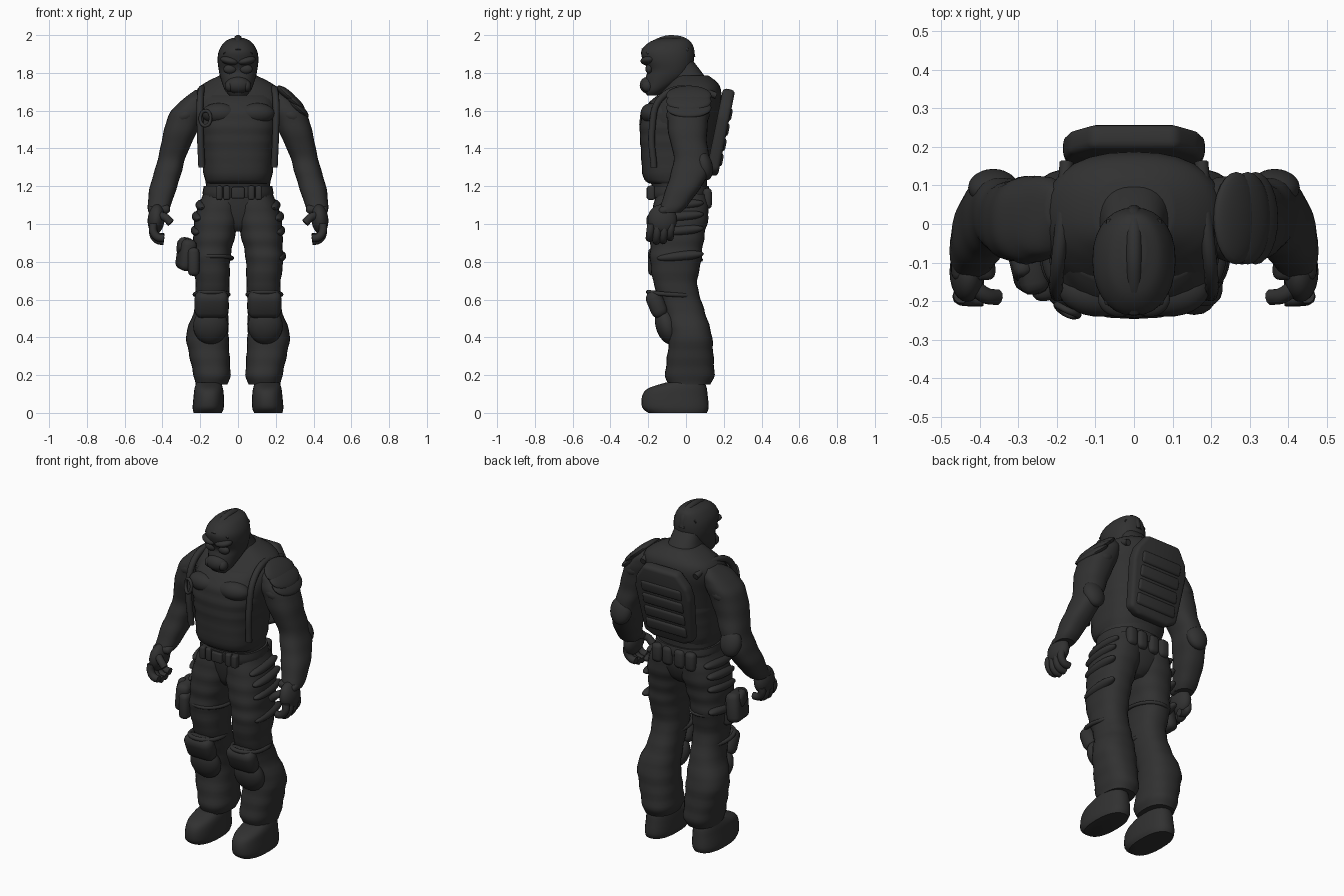
import bpy, bmesh, math

if "Cube" in bpy.data.objects:
    bpy.data.objects.remove(bpy.data.objects["Cube"], do_unlink=True)

charcoal = bpy.data.materials.new("charcoal")
charcoal.use_nodes = True
shade = (0.031, 0.031, 0.031, 1)
charcoal.diffuse_color = shade
charcoal.node_tree.nodes["Principled BSDF"].inputs["Base Color"].default_value = shade


def finish(obj, angle=40):
    obj.data.materials.clear()
    obj.data.materials.append(charcoal)
    bpy.ops.object.select_all(action="DESELECT")
    obj.select_set(True)
    bpy.context.view_layer.objects.active = obj
    bpy.ops.object.shade_smooth_by_angle(angle=math.radians(angle))
    return obj


def from_bmesh(name, bm, angle=40):
    bmesh.ops.recalc_face_normals(bm, faces=bm.faces[:])
    mesh = bpy.data.meshes.new(name)
    bm.to_mesh(mesh)
    bm.free()
    obj = bpy.data.objects.new(name, mesh)
    bpy.context.collection.objects.link(obj)
    return finish(obj, angle)


def spline(a, b, c, d, t):
    return b + 0.5 * t * (c - a + t * (2*a - 5*b + 4*c - d + t * (3*(b - c) + d - a)))


def loft(name, rings, side=1, square=2.4, fold=0, pitch=80, steps=5, sides=28):
    """Skin of stacked sections, each (z, x_min, x_max, y_min, y_max)."""
    bm = bmesh.new()
    last = len(rings) - 1
    sections = []
    for i in range(last):
        near = [rings[max(0, min(last, i + k))] for k in (-1, 0, 1, 2)]
        for s in range(steps):
            sections.append([spline(*v, s / steps) for v in zip(*near)])
    sections.append(rings[last])
    loops = []
    for z, x0, x1, y0, y1 in sections:
        swell = 1 + fold * math.sin(z * pitch)
        loop = []
        for k in range(sides):
            a = math.tau * k / sides
            c, s = math.cos(a), math.sin(a)
            px = math.copysign(abs(c) ** (2 / square), c) * swell
            py = math.copysign(abs(s) ** (2 / square), s) * swell
            loop.append(bm.verts.new((side * ((x0 + x1) + (x1 - x0) * px) / 2,
                                      ((y0 + y1) + (y1 - y0) * py) / 2, z)))
        loops.append(loop)
    for low, high in zip(loops, loops[1:]):
        for k in range(sides):
            n = (k + 1) % sides
            bm.faces.new((low[k], low[n], high[n], high[k]))
    bm.faces.new(loops[0])
    bm.faces.new(loops[-1])
    return from_bmesh(name, bm)


def body(name, rings, **options):
    """Loft that is symmetric in x: (z, half_width, y_min, y_max)."""
    return loft(name, [(z, -w, w, a, b) for z, w, a, b in rings], **options)


def pad(name, at, size, turn=(0, 0, 0), soft=0.3):
    """Box with rounded edges."""
    bm = bmesh.new()
    bmesh.ops.create_cube(bm, size=1)
    bmesh.ops.scale(bm, vec=size, verts=bm.verts)
    bmesh.ops.bevel(bm, geom=bm.edges[:], offset=soft * min(size), segments=3,
                    profile=0.5, affect="EDGES")
    obj = from_bmesh(name, bm, 60)
    obj.location, obj.rotation_euler = at, turn
    return obj


def ball(name, at, size, turn=(0, 0, 0)):
    bm = bmesh.new()
    bmesh.ops.create_uvsphere(bm, u_segments=24, v_segments=14, radius=0.5)
    bmesh.ops.scale(bm, vec=size, verts=bm.verts)
    obj = from_bmesh(name, bm)
    obj.location, obj.rotation_euler = at, turn
    return obj


def tube(name, points, radius, closed=False):
    curve = bpy.data.curves.new(name, "CURVE")
    curve.dimensions = "3D"
    curve.bevel_depth, curve.bevel_resolution = radius, 3
    curve.resolution_u, curve.use_fill_caps = 6, True
    path = curve.splines.new("BEZIER")
    path.bezier_points.add(len(points) - 1)
    path.use_cyclic_u = closed
    for point, co in zip(path.bezier_points, points):
        point.co = co
        point.handle_left_type = point.handle_right_type = "AUTO"
    obj = bpy.data.objects.new(name, curve)
    bpy.context.collection.objects.link(obj)
    bpy.ops.object.select_all(action="DESELECT")
    obj.select_set(True)
    bpy.context.view_layer.objects.active = obj
    bpy.ops.object.convert(target="MESH")
    return finish(bpy.context.view_layer.objects.active)


# Torso, folded vest and neck
body("torso", [(1.12, .175, -.16, .11), (1.2, .17, -.18, .11), (1.3, .18, -.21, .12),
               (1.45, .2, -.22, .15), (1.56, .22, -.22, .17), (1.65, .235, -.17, .185),
               (1.71, .218, -.12, .185), (1.75, .17, -.085, .165), (1.785, .1, -.06, .12)])
body("vest", [(1.215, .165, -.195, .1), (1.25, .18, -.228, .115), (1.4, .193, -.24, .14),
              (1.5, .205, -.245, .15), (1.58, .207, -.235, .16), (1.635, .203, -.205, .17),
              (1.68, .19, -.15, .165)], fold=.012, square=2.7)
body("neck", [(1.7, .12, -.12, .14), (1.78, .09, -.1, .1), (1.86, .075, -.1, .04)])
body("pelvis", [(.96, .05, -.11, .05), (1.0, .12, -.14, .09), (1.08, .18, -.16, .115),
                (1.17, .175, -.17, .11)])

# Head: hood, crest, goggles and breathing mask
body("head", [(1.68, .045, -.205, -.15), (1.71, .07, -.22, -.1), (1.77, .092, -.215, .0),
              (1.815, .102, -.205, .03), (1.87, .108, -.23, .042), (1.92, .1, -.235, .04),
              (1.965, .07, -.19, .025), (1.985, .03, -.12, -.01)], square=2.2)
tube("crest", [(0, -.225, 1.91), (0, -.15, 1.962), (0, -.06, 1.979), (0, .01, 1.95),
               (0, .03, 1.88)], .021)
ball("mask", (0, -.2, 1.735), (.13, .09, .09))
for s in (-1, 1):
    ball("brow", (s * .045, -.2, 1.865), (.1, .08, .045), (0, s * -.2, s * .3))
    ball("goggle", (s * .042, -.195, 1.82), (.07, .04, .05))
    ball("mask_filter", (s * .045, -.205, 1.73), (.05, .06, .06))
    tube("hood_seam", [(s * .065, -.205, 1.9), (s * .06, -.12, 1.952), (s * .06, .01, 1.92)], .012)

# Chest gear
for s in (-1, 1):
    ball("chest_pad", (s * .1, -.18, 1.585), (.19, .12, .11), (-.2, 0, s * .12))
    tube("shoulder_strap", [(s * .192, -.17, 1.3), (s * .2, -.18, 1.5), (s * .2, -.13, 1.67),
                            (s * .185, .02, 1.72), (s * .175, .16, 1.68)], .018)
tube("clip_ring", [(-.2, -.21, 1.56), (-.17, -.225, 1.6), (-.145, -.235, 1.56),
                   (-.17, -.235, 1.52)], .009, True)

# Back pack with cut corners and ribs
bm = bmesh.new()
outline = [(.1, -.23), (.16, -.2), (.185, .08), (.17, .15), (.11, .235)]
outline += [(-x, z) for x, z in reversed(outline)]
face = bm.faces.new([bm.verts.new((x, 0, z)) for x, z in outline])
extruded = bmesh.ops.extrude_face_region(bm, geom=[face])["geom"]
moved = [v for v in extruded if isinstance(v, bmesh.types.BMVert)]
bmesh.ops.translate(bm, verts=moved, vec=(0, .065, 0))
bmesh.ops.bevel(bm, geom=bm.edges[:], offset=.02, segments=3, profile=0.5, affect="EDGES")
pack = from_bmesh("back_pack", bm, 60)
pack.location, pack.rotation_euler = (0, .15, 1.49), (-.2, 0, 0)
for i in range(4):
    up = -.15 + i * .08
    pad("pack_rib", (0, .208 + up * .2, 1.49 + up), (.27, .035, .07), (-.2, 0, 0), .45)

# Belt
body("belt", [(1.14, .182, -.19, .12), (1.165, .187, -.195, .125), (1.2, .182, -.195, .12)])
pad("buckle", (0, -.195, 1.165), (.07, .03, .06))
for x in (-.1, -.06, .07, .11):
    pad("belt_pouch", (x, -.185, 1.165), (.035, .04, .075))
for x in (-.11, -.04, .04, .11):
    pad("rear_pouch", (x, .112, 1.135), (.065, .05, .11), soft=.45)

for s in (-1, 1):
    # Trousers and boots
    loft("trouser_leg", [(1.16, -.01, .185, -.16, .11), (1.05, -.01, .225, -.18, .12),
                         (.95, .012, .235, -.19, .1), (.87, .032, .237, -.19, .088),
                         (.8, .042, .24, -.19, .08), (.68, .045, .225, -.17, .06),
                         (.55, .05, .23, -.12, .095), (.42, .05, .274, -.09, .135),
                         (.3, .045, .257, -.1, .145), (.2, .04, .235, -.11, .15),
                         (.15, .055, .225, -.095, .13)], side=s, fold=.018, pitch=70)
    loft("boot", [(.0, .085, .235, -.2, .11), (.03, .075, .24, -.232, .12),
                  (.09, .075, .235, -.232, .115), (.13, .08, .23, -.2, .11),
                  (.16, .09, .22, -.11, .1)], side=s, square=2.4)
    for z, x in ((1.1, .19), (1.04, .21), (.965, .215), (.83, .22)):
        ball("trouser_fold", (s * x, -.03, z), (.07, .25, .055), (.1, 0, 0))
    # Knee and shin guards
    pad("knee_guard", (s * .14, -.155, .575), (.18, .09, .15), (.4, 0, 0), .45)
    ball("shin_guard", (s * .145, -.1, .46), (.185, .12, .2), (.3, 0, 0))
    tube("knee_strap", [(s * .055, -.12, .63), (s * .14, -.2, .64), (s * .225, -.12, .63),
                        (s * .14, .05, .62)], .012, True)

    # Arms
    loft("sleeve", [(1.71, .18, .225, .0, .09), (1.67, .17, .28, -.07, .12),
                    (1.63, .17, .325, -.09, .125), (1.57, .185, .37, -.1, .12),
                    (1.46, .23, .4, -.09, .11), (1.36, .275, .42, -.065, .12),
                    (1.27, .3, .445, -.08, .12), (1.19, .325, .468, -.105, .075),
                    (1.1, .355, .478, -.135, .01), (1.06, .375, .473, -.145, -.03)],
         side=s, fold=.015, pitch=60)
    ball("elbow_guard", (s * .365, .095, 1.31), (.13, .09, .16), (.25, 0, 0))
    pad("cuff", (s * .418, -.085, 1.085), (.115, .125, .045), (.3, s * .1, 0), .45)
    # Gloved hand with curled fingers
    ball("palm", (s * .433, -.125, 1.025), (.09, .155, .16), (.15, s * -.1, 0))
    for i in range(4):
        y = -.185 + i * .036
        drop = (.0, .015, .012, -.005)[i]
        tube("finger", [(s * .448, y, 1.0), (s * .448, y - .005, .96 - drop),
                        (s * .425, y - .008, .93 - drop), (s * .392, y - .008, .925 - drop)], .021)
    tube("thumb", [(s * .425, -.155, 1.05), (s * .385, -.185, 1.035), (s * .355, -.19, 1.005)], .021)
    ball("sleeve_puff", (s * .28, .01, 1.575), (.18, .23, .12), (0, s * .4, 0))

# Layered shoulder guard on the left
for x, z in ((.265, 1.68), (.295, 1.65), (.315, 1.615)):
    ball("shoulder_guard", (x, .015, z), (.15, .24, .05), (0, .72, 0))

# Thigh holster on the right
pad("holster", (-.275, -.095, .84), (.08, .17, .17), (.1, .12, .2), .4)
pad("holster_grip", (-.295, -.1, .885), (.05, .09, .08), (-.3, .15, .2), .45)
pad("holster_plate", (-.235, -.115, .8), (.06, .17, .15), soft=.4)
tube("holster_strap", [(-.03, -.06, .82), (-.13, -.19, .83), (-.24, -.06, .82),
                       (-.13, .08, .81)], .01, True)
